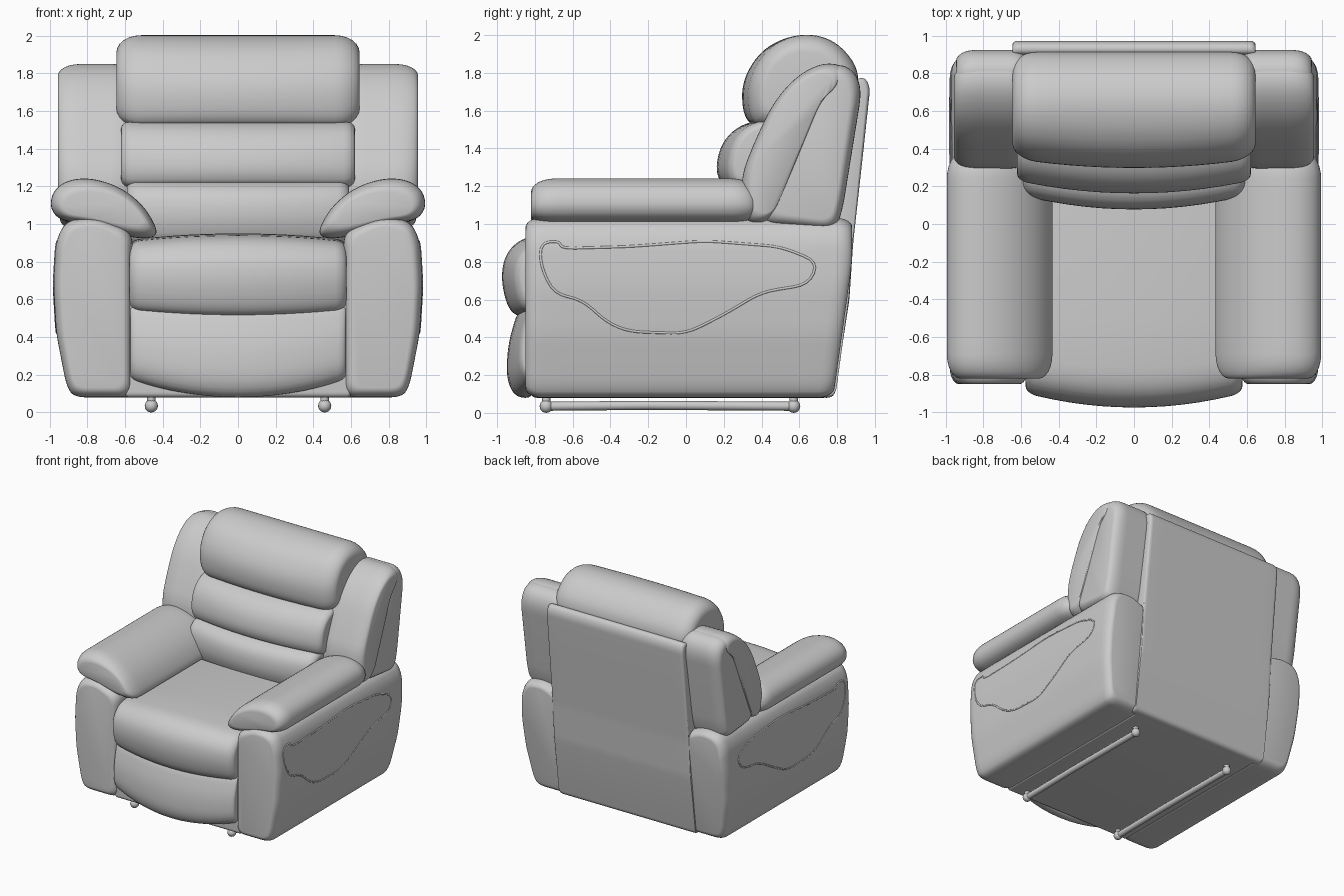
import bpy, bmesh, math
from mathutils import Vector
from mathutils.bvhtree import BVHTree

cube = bpy.data.objects.get("Cube")
if cube:
    bpy.data.objects.remove(cube)

leather = bpy.data.materials.new("grey leather")
leather.use_nodes = True
GREY = (0.6, 0.6, 0.6, 1)
leather.diffuse_color = GREY
bsdf = leather.node_tree.nodes["Principled BSDF"]
bsdf.inputs["Base Color"].default_value = GREY
bsdf.inputs["Roughness"].default_value = 0.7


def finish(name, bm):
    """Turn a bmesh into a smooth-shaded leather object."""
    bmesh.ops.recalc_face_normals(bm, faces=bm.faces)
    mesh = bpy.data.meshes.new(name)
    bm.to_mesh(mesh)
    bm.free()
    mesh.materials.append(leather)
    obj = bpy.data.objects.new(name, mesh)
    bpy.context.collection.objects.link(obj)
    bpy.ops.object.select_all(action='DESELECT')
    obj.select_set(True)
    bpy.context.view_layer.objects.active = obj
    bpy.ops.object.shade_smooth_by_angle(angle=math.radians(50))
    return obj


def rounded(points, radius, steps=6):
    """Round every corner of a closed outline."""
    pts = [Vector(p) for p in points]
    out = []
    for i, p in enumerate(pts):
        ends = []
        for q in (pts[i - 1], pts[(i + 1) % len(pts)]):
            d = q - p
            ends.append(p + d.normalized() * min(radius, d.length * 0.48))
        for k in range(steps + 1):
            t = k / steps
            out.append(ends[0] * (1 - t) ** 2 + p * 2 * t * (1 - t) + ends[1] * t * t)
    return out


def pillow(name, points, axis, start, end, corner, puff, inset=None, bend=None, side=1):
    """Sweep a rounded outline along x or y, with softly rounded ends."""
    inset = inset or puff
    ring = rounded(points, corner)
    lo = Vector((min(p.x for p in ring), min(p.y for p in ring)))
    hi = Vector((max(p.x for p in ring), max(p.y for p in ring)))
    mid, half = (lo + hi) / 2, (hi - lo) / 2
    # stations along the sweep: (position, inset)
    arc = [math.radians(a) for a in range(0, 91, 15)]
    first = [(start + puff * (1 - math.sin(a)), inset * (1 - math.cos(a))) for a in arc][::-1]
    last = [(end - puff * (1 - math.sin(a)), inset * (1 - math.cos(a))) for a in arc]
    first = [(start + end - pos, ins) for pos, ins in last][::-1]
    body = [(start + puff + (end - start - 2 * puff) * k / 12, 0) for k in range(1, 12)]
    bm = bmesh.new()
    loops = []
    for pos, ins in first + body + last:
        loop = []
        for p in ring:
            u = mid.x + (p.x - mid.x) * (1 - ins / half.x)
            v = mid.y + (p.y - mid.y) * (1 - ins / half.y)
            co = Vector((pos, u, v)) if axis == 'x' else Vector((u, pos, v))
            if bend:
                co = bend(co)
            co.x *= side
            loop.append(bm.verts.new(co))
        loops.append(loop)
    n = len(ring)
    for a, b in zip(loops, loops[1:]):
        for i in range(n):
            bm.faces.new((a[i], a[(i + 1) % n], b[(i + 1) % n], b[i]))
    bm.faces.new(loops[0])
    bm.faces.new(loops[-1])
    return finish(name, bm)


def tube(name, points, radius, cyclic=False, balls=0):
    """Round bar through points, with optional ball ends."""
    bm = bmesh.new()
    pts = [Vector(p) for p in points]
    loops = []
    for i, p in enumerate(pts):
        nxt = pts[(i + 1) % len(pts)] if cyclic else pts[min(i + 1, len(pts) - 1)]
        prv = pts[i - 1] if cyclic else pts[max(i - 1, 0)]
        across = Vector((1, 0, 0))
        other = (nxt - prv).normalized().cross(across).normalized()
        loops.append([bm.verts.new(p + radius * (across * math.cos(a) + other * math.sin(a)))
                      for a in (math.tau * k / 12 for k in range(12))])
    pairs = list(zip(loops, loops[1:])) + ([(loops[-1], loops[0])] if cyclic else [])
    for a, b in pairs:
        for k in range(12):
            bm.faces.new((a[k], a[(k + 1) % 12], b[(k + 1) % 12], b[k]))
    if balls:
        for p in (pts[0], pts[-1]):
            made = bmesh.ops.create_uvsphere(bm, u_segments=16, v_segments=10, radius=balls)
            bmesh.ops.translate(bm, verts=made["verts"], vec=p)
    return finish(name, bm)


def lean(co):
    """Slope the rear of the side panel in towards the floor."""
    tuck = 0.14 * max(0, 0.8 - co.z)
    if co.y > 0:
        co.y -= tuck * co.y / 0.88
    return co


def bow_front(co):
    """Curve the front of the seat back towards its sides."""
    if co.y < -0.4:
        co.y += 0.2 * co.x ** 2 * (-0.4 - co.y) / 0.5
    co.z += 0.1 * co.x ** 2 * (0.72 - co.z) / 0.22
    return co


def bow_back(co):
    """Curve the front of the back cushions towards their sides."""
    if co.y < 0.6:
        co.y += 0.16 * co.x ** 2 * (0.6 - co.y) / 0.4
    return co


# Seat frame, seat cushion and folded footrest
pillow("seat_frame", [(-0.82, 0.08), (0.76, 0.08), (0.82, 0.85), (-0.82, 0.85)],
       'x', -0.6, 0.6, 0.03, 0.02)
pillow("seat_cushion", [(-0.86, 0.5), (-0.94, 0.54), (-0.98, 0.7), (-0.96, 0.84), (-0.86, 0.935),
                        (-0.6, 0.95), (0.4, 0.95), (0.4, 0.5)],
       'x', -0.575, 0.575, 0.1, 0.06, 0.04, bow_front)
pillow("footrest", [(-0.8, 0.08), (-0.9, 0.08), (-0.95, 0.17), (-0.945, 0.35), (-0.89, 0.55), (-0.8, 0.58)],
       'x', -0.57, 0.57, 0.08, 0.04, 0.02, bow_front)

# Back cushions, from the seat up to the head
pillow("lower_back_cushion", [(0.13, 0.88), (0.07, 1.02), (0.09, 1.17), (0.2, 1.235), (0.7, 1.24), (0.7, 0.88)],
       'x', -0.59, 0.59, 0.1, 0.06, 0.04, bow_back)
pillow("middle_back_cushion", [(0.2, 1.19), (0.155, 1.28), (0.18, 1.41), (0.25, 1.5), (0.36, 1.55),
                               (0.75, 1.56), (0.75, 1.19)],
       'x', -0.62, 0.62, 0.1, 0.06, 0.04, bow_back)
pillow("head_cushion", [(0.36, 1.51), (0.3, 1.58), (0.295, 1.75), (0.38, 1.9), (0.5, 1.98), (0.65, 2.01),
                        (0.79, 1.97), (0.9, 1.85), (0.92, 1.72), (0.86, 1.5)],
       'x', -0.645, 0.645, 0.1, 0.13, 0.09, bow_back)

# Upholstered rear panel running down to the base
pillow("rear_panel", [(0.9, 1.77), (0.95, 1.775), (0.975, 1.72), (0.935, 1.35), (0.885, 0.9), (0.865, 0.6),
                      (0.785, 0.08), (0.7, 0.08), (0.78, 0.9)],
       'x', -0.645, 0.645, 0.04, 0.03, 0.02)

for word, side in (("left", 1), ("right", -1)):
    # Side panel and padded armrest
    panel = pillow(word + "_side_panel",
                   [(0.56, 0.08), (0.87, 0.08), (0.91, 0.14), (0.965, 0.42), (0.98, 0.68), (0.965, 0.92),
                    (0.91, 1.02), (0.75, 1.04), (0.56, 0.96)],
                   'y', -0.85, 0.88, 0.07, 0.09, 0.05, lean, side)
    pillow(word + "_armrest",
           [(0.95, 1.02), (1.0, 1.09), (0.98, 1.18), (0.9, 1.235), (0.78, 1.245), (0.63, 1.2), (0.5, 1.1),
            (0.42, 0.96), (0.46, 0.92), (0.58, 0.93), (0.8, 1.0)],
           'y', -0.82, 0.37, 0.09, 0.13, 0.07, None, side)
    # Wing: front roll and rear part meeting at a slanted seam
    pillow(word + "_wing_roll",
           [(0.44, 1.0), (0.3, 1.0), (0.29, 1.25), (0.36, 1.43), (0.46, 1.64), (0.58, 1.78), (0.72, 1.855),
            (0.84, 1.84), (0.84, 1.76), (0.74, 1.68)],
           'x', 0.55, 0.955, 0.1, 0.12, 0.06, None, side)
    pillow(word + "_wing_rear",
           [(0.4, 1.0), (0.79, 0.96), (0.83, 1.08), (0.93, 1.7), (0.9, 1.8), (0.82, 1.85), (0.7, 1.82), (0.55, 1.5)],
           'x', 0.55, 0.945, 0.08, 0.1, 0.06, None, side)
    # Raised seam on the outer side, laid onto the panel
    tree = BVHTree.FromObject(panel, bpy.context.evaluated_depsgraph_get())
    seam = []
    for p in rounded([(-0.77, 0.9), (-0.77, 0.78), (-0.7, 0.63), (-0.55, 0.6), (-0.42, 0.48), (-0.3, 0.43),
                      (0, 0.42), (0.2, 0.52), (0.4, 0.64), (0.65, 0.68), (0.7, 0.8), (0.5, 0.88), (0.1, 0.91),
                      (-0.3, 0.88), (-0.66, 0.87), (-0.67, 0.91)], 0.08, 4):
        hit = tree.ray_cast(Vector((2 * side, p.x, p.y)), Vector((-side, 0, 0)))[0]
        seam.append(hit - Vector((0.003 * side, 0, 0)))
    tube(word + "_side_seam", seam, 0.007, cyclic=True)
    # Floor rail with ball ends
    x = 0.46 * side
    tube(word + "_floor_rail", [(x, -0.74, 0.035), (x, -0.2, 0.04), (x, 0.57, 0.035)], 0.024, balls=0.035)
    for y in (-0.74, 0.57):
        tube(word + "_rail_post", [(x, y, 0.03), (x, y, 0.1)], 0.022)
